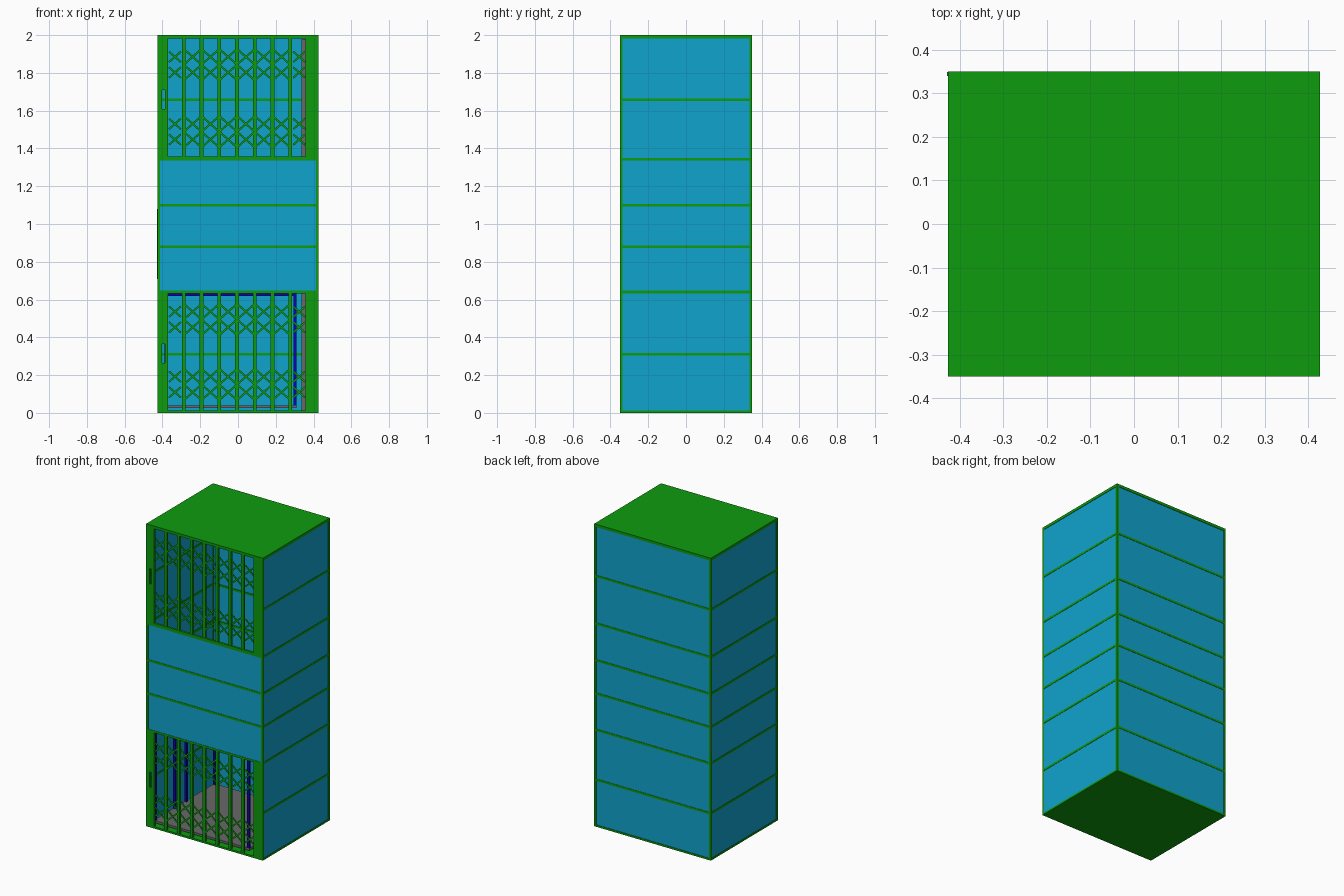
import bpy, math
from mathutils import Matrix

if "Cube" in bpy.data.objects:
    bpy.data.objects.remove(bpy.data.objects["Cube"])


def mat(name, rgb):
    m = bpy.data.materials.new(name)
    m.diffuse_color = (*rgb, 1)
    m.use_nodes = True
    m.node_tree.nodes["Principled BSDF"].inputs["Base Color"].default_value = m.diffuse_color
    return m


GREEN = mat("frame green", (0.004, 0.33, 0.004))
CYAN = mat("panel blue", (0.005, 0.37, 0.61))
GREY = mat("steel grey", (0.14, 0.14, 0.14))
NAVY = mat("cabin navy", (0.004, 0.001, 0.4))


def boxes(name, material, specs):
    """One object from boxes given as (x0, x1, y0, y1, z0, z1[, tilt])."""
    verts, faces = [], []
    for x0, x1, y0, y1, z0, z1, *tilt in specs:
        n = len(verts)
        c = ((x0 + x1) / 2, (z0 + z1) / 2)
        rot = Matrix.Rotation(tilt[0] if tilt else 0, 2)
        for y in (y0, y1):
            for x, z in ((x0, z0), (x1, z0), (x1, z1), (x0, z1)):
                dx, dz = x - c[0], z - c[1]
                rx = rot[0][0] * dx + rot[0][1] * dz
                rz = rot[1][0] * dx + rot[1][1] * dz
                verts.append((c[0] + rx, y, c[1] + rz))
        faces += [tuple(n + i for i in f) for f in
                  ((0, 1, 2, 3), (7, 6, 5, 4), (0, 4, 5, 1), (1, 5, 6, 2), (2, 6, 7, 3), (3, 7, 4, 0))]
    me = bpy.data.meshes.new(name)
    me.from_pydata(verts, [], faces)
    me.materials.append(material)
    ob = bpy.data.objects.new(name, me)
    bpy.context.collection.objects.link(ob)
    return ob


W, D, H, T = 0.427, 0.35, 2.0, 0.014
BANDS = (0.31, 0.64, 0.88, 1.10, 1.343, 1.657)

# Shaft floor and roof
boxes("shaft_base", GREEN, [(-W, W, -D, D, 0, 0.012)])
boxes("shaft_roof", GREEN, [(-W, W, -D, D, H - 0.018, H)])

# Corner posts
boxes("corner_posts", GREEN, [(x, x + T, y, y + T, 0.012, H - 0.018)
                              for x in (-W, W - T) for y in (-D, D - T)])

# Horizontal rails around the sides and back, and on the middle of the front
rails = []
for z in BANDS:
    a, b = z - T / 2, z + T / 2
    rails += [(-W, -W + T, -D + T, D - T, a, b), (W - T, W, -D + T, D - T, a, b),
              (-W + T, W - T, D - T, D, a, b)]
    if 0.5 < z < 1.5:
        rails.append((-W + T, W - T, -D, -D + T, a, b))
boxes("cross_rails", GREEN, rails)

# Cladding panels, one per gap between rails
levels = (0.006,) + BANDS + (H - 0.012,)
clad = []
for lo, hi in zip(levels, levels[1:]):
    a, b = lo + T / 2, hi - T / 2
    clad += [(-W + 0.002, -W + 0.01, -D + T, D - T, a, b),
             (W - 0.01, W - 0.002, -D + T, D - T, a, b),
             (-W + T, W - T, D - 0.01, D - 0.002, a, b)]
    if lo > 0.5 and hi < 1.5:
        clad.append((-W + T, W - T, -D + 0.002, -D + 0.01, a, b))
boxes("cladding_panels", CYAN, clad)


def gate(level, z0, z1, slot):
    """Folding lattice gate with jambs; slot is the height of the handle opening."""
    y0, y1 = -D, -D + 0.015
    s0, s1 = slot - 0.05, slot + 0.05
    xl, xr = -0.37, 0.358
    # Jambs, the left one with a handle slot
    boxes(level + "_gate_jambs", GREEN, [
        (xr, W - T, y0, y1, z0, z1),
        (-W + T, xl, y0, y1, z0, s0), (-W + T, xl, y0, y1, s1, z1),
        (-W + T, -0.402, y0, y1, s0, s1), (-0.386, xl, y0, y1, s0, s1)])
    # Upright bars
    pitch = 0.094
    bars = [(-0.287 + i * pitch - 0.01, -0.287 + i * pitch + 0.01, y0 + 0.002, y1, z0, z1)
            for i in range(7)]
    boxes(level + "_gate_bars", GREEN, bars)
    # Crossed scissor strips, two rows of crosses at top and bottom
    strips = []
    ang = math.atan2(0.083, pitch)
    for zc in (z1 - 0.097, z1 - 0.18, z0 + 0.18, z0 + 0.097):
        for i in range(8):
            c = -0.334 + i * pitch
            half = 0.042 if i in (0, 7) else 0.06
            if i == 7:
                c = 0.324
            for s, y in ((1, y0 + 0.005), (-1, y0 + 0.009)):
                strips.append((c - half, c + half, y, y + 0.003, zc - 0.005, zc + 0.005, s * ang))
    boxes(level + "_gate_lattice", GREEN, strips)


gate("lower", 0.012, 0.633, 0.315)
gate("upper", 1.35, 1.982, 1.66)
# Bottom sill of the upper opening
boxes("upper_sill", GREEN, [(-W + T, W - T, -D, -D + T, 1.343, 1.357)])

# Lift mast inside the shaft, on the right
boxes("lift_mast", GREY, [(0.335, 0.41, -0.1, -0.06, 0.012, 1.98),
                          (0.335, 0.41, 0.04, 0.08, 0.012, 1.98)])

# Cabin: grey floor and navy open frame
cx0, cx1, cy0, cy1 = -0.39, 0.31, -0.325, 0.31
boxes("cabin_floor", GREY, [(cx0, cx1, cy0, cy1, 0.025, 0.04)])
P = 0.015
boxes("cabin_posts", NAVY, [(x, x + P, y, y + P, 0.04, 0.62)
                            for x in (cx0, cx1 - P) for y in (cy0, -0.12, 0.0, cy1 - P)])
boxes("cabin_top_frame", NAVY, [
    (cx0, cx1, cy0, cy0 + P, 0.62, 0.635), (cx0, cx1, cy1 - P, cy1, 0.62, 0.635),
    (cx0, cx0 + P, cy0 + P, cy1 - P, 0.62, 0.635), (cx1 - P, cx1, cy0 + P, cy1 - P, 0.62, 0.635)])

# Small steel cover at the back left edge
boxes("edge_cover", GREY, [(-W - 0.002, -W + 0.003, D - 0.01, D - 0.001, 0.71, 1.08)])
